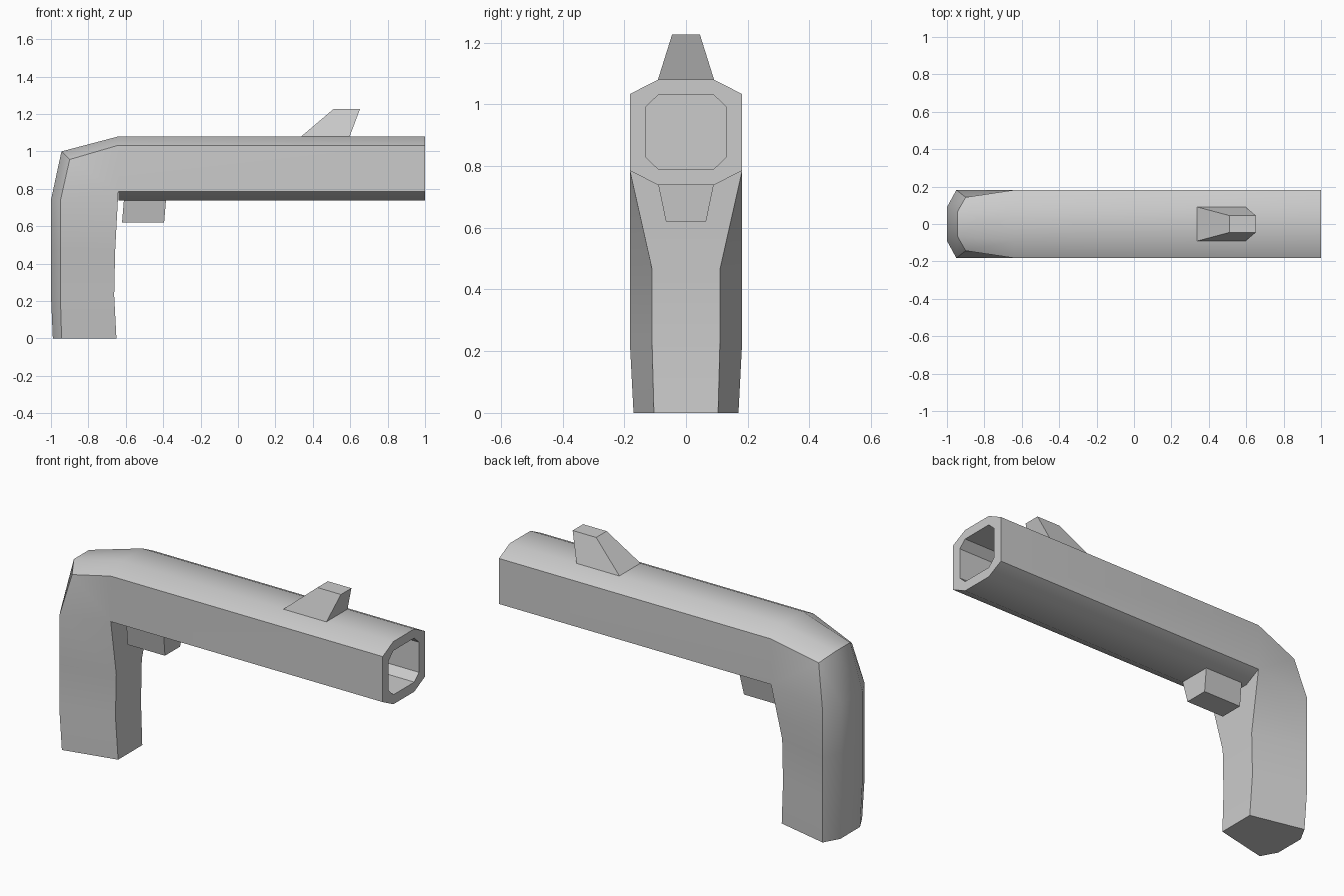
import bpy, bmesh
from math import radians

if "Cube" in bpy.data.objects:
    bpy.data.objects.remove(bpy.data.objects["Cube"])


def finish(name, bm, angle=None):
    bmesh.ops.remove_doubles(bm, verts=bm.verts, dist=0.0005)
    bmesh.ops.recalc_face_normals(bm, faces=bm.faces)
    me = bpy.data.meshes.new(name)
    bm.to_mesh(me)
    bm.free()
    ob = bpy.data.objects.new(name, me)
    bpy.context.collection.objects.link(ob)
    if angle:
        bpy.ops.object.select_all(action='DESELECT')
        ob.select_set(True)
        bpy.context.view_layer.objects.active = ob
        bpy.ops.object.shade_smooth_by_angle(angle=radians(angle))
    return ob


def bridge(bm, a, b):
    n = len(a)
    for i in range(n):
        j = (i + 1) % n
        quad = list(dict.fromkeys((a[i], a[j], b[j], b[i])))
        if len(quad) > 2:
            bm.faces.new(quad)


def octagon(bm, x, w, z0, z1, flat, cut):
    half = [(flat, z1), (w, z1 - cut), (w, z0 + cut), (flat, z0)]
    pts = half + [(-y, z) for y, z in reversed(half)]
    return [bm.verts.new((x, y, z)) for y, z in pts]


def wedge(name, bottom, top):
    # each end: x0, x1, half width, z
    bm = bmesh.new()
    rings = [[bm.verts.new(p) for p in ((x0, -w, z), (x1, -w, z), (x1, w, z), (x0, w, z))]
             for x0, x1, w, z in (bottom, top)]
    bridge(bm, *rings)
    for r in rings:
        bm.faces.new(r)
    return finish(name, bm)


# Barrel: chamfered tube with a deep bore at the +x end
bm = bmesh.new()
back = octagon(bm, -0.64, 0.182, 0.738, 1.08, 0.09, 0.047)
front = octagon(bm, 1.0, 0.182, 0.738, 1.08, 0.09, 0.047)
lip = octagon(bm, 1.0, 0.13, 0.79, 1.03, 0.09, 0.038)
bore = octagon(bm, 0.6, 0.13, 0.79, 1.03, 0.09, 0.038)
for a, b in ((back, front), (front, lip), (lip, bore)):
    bridge(bm, a, b)
bm.faces.new(bore)
bm.faces.new(back[2:6])

# Grip: six-sided sections (spine, side, front edge), turning into the barrel
sections = [
    ((-0.99, 0.085, 0), (-0.943, 0.17, 0), (-0.65, 0.104, 0)),
    ((-1.0, 0.09, 0.23), (-0.95, 0.182, 0.23), (-0.662, 0.11, 0.23)),
    ((-1.0, 0.09, 0.47), (-0.95, 0.182, 0.47), (-0.657, 0.11, 0.465)),
    ((-1.0, 0.09, 0.74), (-0.95, 0.182, 0.735), None),
    ((-0.944, 0.065, 1.0), (-0.9, 0.143, 0.957), None),
]
rings = []
for sec in sections:
    right = [bm.verts.new(p) if p else back[2] for p in sec]
    left = [bm.verts.new((p[0], -p[1], p[2])) if p else back[5] for p in reversed(sec)]
    rings.append(right + left)
for a, b in zip(rings, rings[1:]):
    bridge(bm, a, b)
bridge(bm, rings[-1], back[:3] + back[5:])
bm.faces.new(rings[0])
finish("body", bm, 32)

# Sight on top and trigger below
wedge("sight", (0.285, 0.58, 0.105, 1.035), (0.51, 0.652, 0.045, 1.226))
wedge("trigger", (-0.61, -0.385, 0.09, 0.74), (-0.62, -0.395, 0.065, 0.62))
